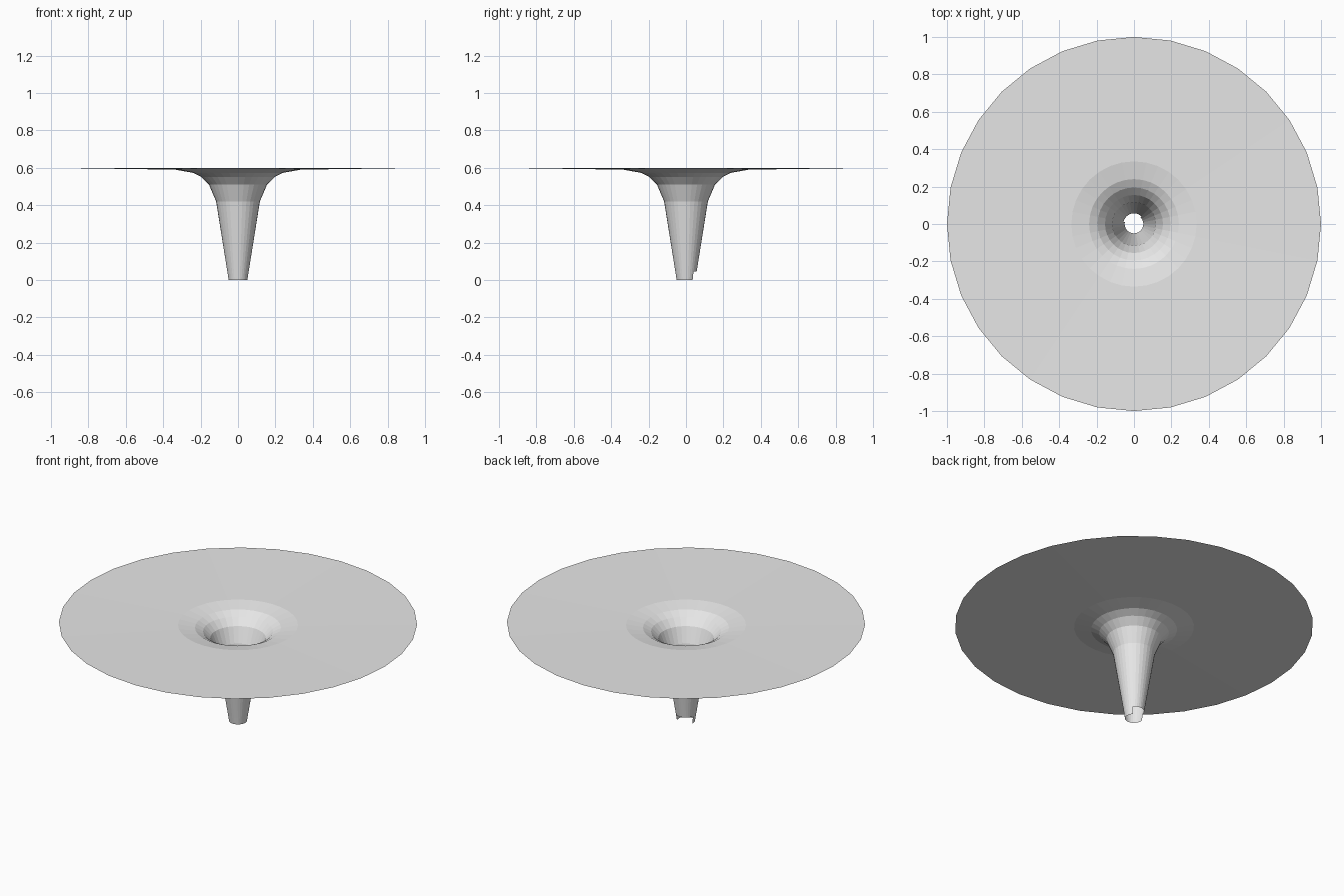
import bpy, bmesh
from math import sin, cos, pi, atan2, degrees

cube = bpy.data.objects.get("Cube")
if cube:
    bpy.data.objects.remove(cube, do_unlink=True)

SIDES = 32
# Funnel section as (radius, height), from the spout mouth to the outer rim
PROFILE = [(0.05, 0), (0.057, 0.045), (0.117, 0.42), (0.155, 0.51),
           (0.195, 0.55), (0.24, 0.573), (0.335, 0.59), (1, 0.6)]


def make_material(name, value):
    mat = bpy.data.materials.new(name)
    mat.use_nodes = True
    colour = (value, value, value, 1)
    mat.diffuse_color = colour
    mat.node_tree.nodes["Principled BSDF"].inputs["Base Color"].default_value = colour
    return mat


# Single-sheet surface of revolution
bm = bmesh.new()
rings = [[bm.verts.new((r * cos(2 * pi * i / SIDES), r * sin(2 * pi * i / SIDES), z))
          for i in range(SIDES)] for r, z in PROFILE]
for low, high in zip(rings, rings[1:]):
    for i in range(SIDES):
        j = (i + 1) % SIDES
        bm.faces.new((low[j], low[i], high[i], high[j]))

# Notch in the back of the spout mouth
notch = []
for face in bm.faces:
    c = face.calc_center_median()
    if c.z < 0.04 and 45 < degrees(atan2(c.y, c.x)) < 169:
        notch.append(face)
bmesh.ops.delete(bm, geom=notch, context='FACES')

mesh = bpy.data.meshes.new("funnel")
bm.to_mesh(mesh)
bm.free()
mesh.materials.append(make_material("light grey", 0.8))
funnel = bpy.data.objects.new("funnel", mesh)
bpy.context.collection.objects.link(funnel)
